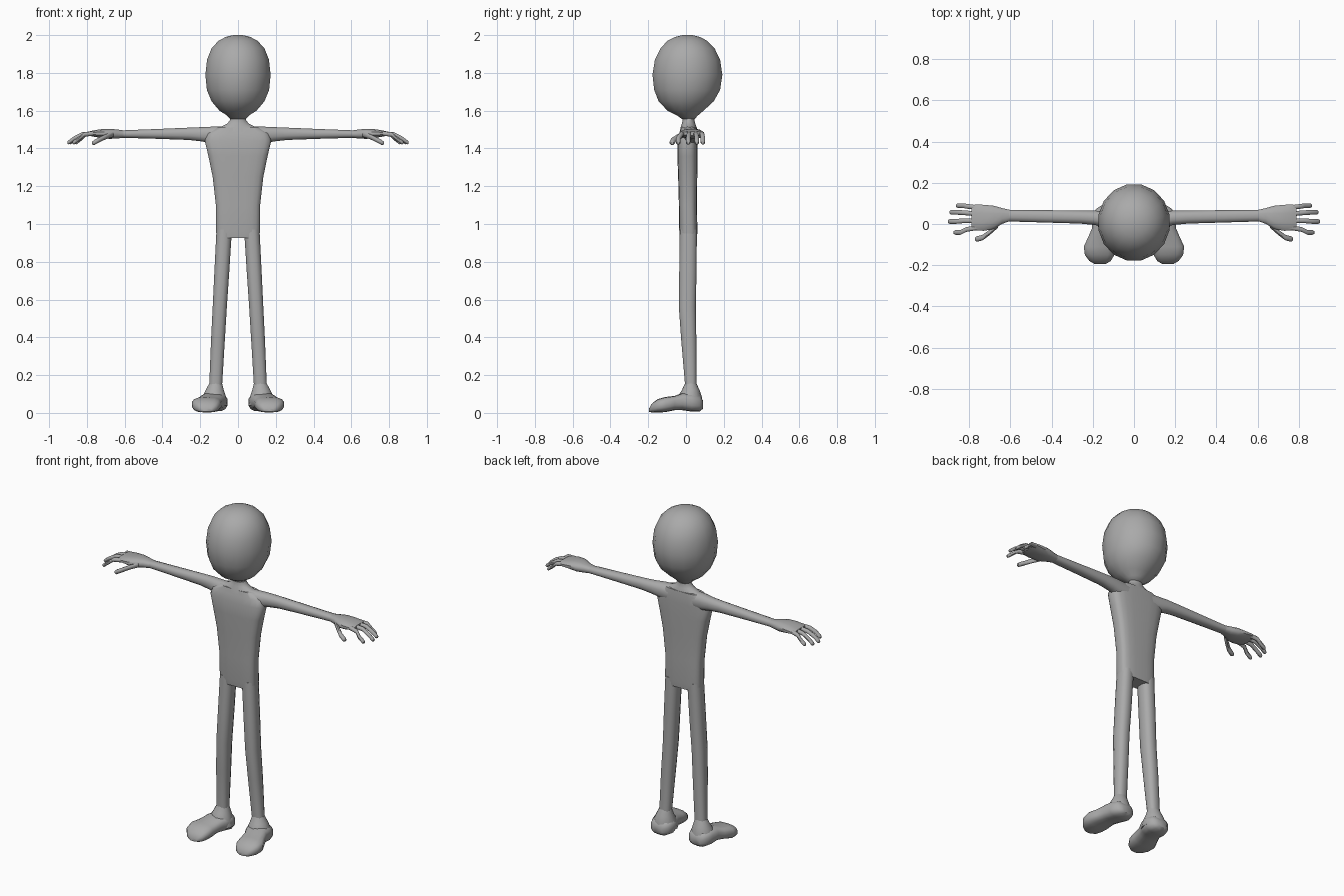
import bpy, bmesh, math

grey = bpy.data.materials.new("plain grey")
grey.diffuse_color = (0.4, 0.4, 0.4, 1)


def add_loft(bm, axis, rings, sides=16, power=2.0):
    """Skin rings of (position, lo_a, hi_a, lo_b, hi_b) along an axis."""
    loops = []
    for t, a0, a1, b0, b1 in rings:
        loop = []
        for i in range(sides):
            ang = 2 * math.pi * (i + 0.5) / sides
            c, s = math.cos(ang), math.sin(ang)
            a = (a0 + a1) / 2 + (a1 - a0) / 2 * math.copysign(abs(c) ** (2 / power), c)
            b = (b0 + b1) / 2 + (b1 - b0) / 2 * math.copysign(abs(s) ** (2 / power), s)
            co = {"x": (t, a, b), "y": (a, t, b), "z": (a, b, t)}[axis]
            loop.append(bm.verts.new(co))
        loops.append(loop)
    for l0, l1 in zip(loops, loops[1:]):
        for i in range(sides):
            j = (i + 1) % sides
            bm.faces.new((l0[i], l0[j], l1[j], l1[i]))
    bm.faces.new(loops[0])
    bm.faces.new(loops[-1])


def add_finger(bm, points, radius):
    """Finger running along x through (x, y, z) points, with a rounded tip."""
    rings = [(x, y - radius, y + radius, z - radius, z + radius) for x, y, z in points]
    x, y, z = points[-1]
    r = radius * 0.55
    rings.append((x + radius * 0.7, y - r, y + r, z - r - 0.003, z + r - 0.003))
    add_loft(bm, "x", rings, sides=8)


def finish(name, bm, mirror=False, angle=50):
    bmesh.ops.recalc_face_normals(bm, faces=bm.faces)
    mesh = bpy.data.meshes.new(name)
    bm.to_mesh(mesh)
    bm.free()
    mesh.materials.append(grey)
    ob = bpy.data.objects.new(name, mesh)
    bpy.context.collection.objects.link(ob)
    bpy.ops.object.select_all(action="DESELECT")
    ob.select_set(True)
    bpy.context.view_layer.objects.active = ob
    bpy.ops.object.shade_smooth_by_angle(angle=math.radians(angle))
    if mirror:
        ob.modifiers.new("Mirror", "MIRROR").use_clip = False


# Head: egg narrowing to the neck
bm = bmesh.new()
add_loft(bm, "z", [
    (1.555, -0.040, 0.040, -0.020, 0.045), (1.575, -0.060, 0.060, -0.050, 0.065),
    (1.60, -0.100, 0.100, -0.100, 0.095), (1.65, -0.143, 0.143, -0.148, 0.150),
    (1.71, -0.168, 0.168, -0.172, 0.184), (1.79, -0.176, 0.176, -0.181, 0.196),
    (1.87, -0.167, 0.167, -0.168, 0.184), (1.93, -0.143, 0.143, -0.138, 0.154),
    (1.97, -0.105, 0.105, -0.100, 0.114), (1.99, -0.067, 0.067, -0.060, 0.076),
    (2.00, -0.025, 0.025, -0.018, 0.034)])
finish("head", bm)

# Torso: boxy trunk with tapered waist
bm = bmesh.new()
add_loft(bm, "z", [
    (0.925, -0.113, 0.113, -0.032, 0.058), (0.96, -0.117, 0.117, -0.036, 0.061),
    (1.10, -0.118, 0.118, -0.038, 0.058), (1.25, -0.135, 0.135, -0.042, 0.060),
    (1.36, -0.158, 0.158, -0.046, 0.062), (1.44, -0.177, 0.177, -0.046, 0.062),
    (1.48, -0.165, 0.165, -0.036, 0.061), (1.51, -0.115, 0.115, -0.028, 0.058)],
    sides=20, power=3.4)
finish("torso", bm)

# Neck: flares into the shoulders
bm = bmesh.new()
add_loft(bm, "z", [
    (1.49, -0.14, 0.14, -0.034, 0.060), (1.515, -0.092, 0.092, -0.028, 0.056),
    (1.53, -0.060, 0.060, -0.023, 0.050), (1.55, -0.043, 0.043, -0.018, 0.045),
    (1.58, -0.040, 0.040, -0.018, 0.045)])
finish("neck", bm)

# Arms
bm = bmesh.new()
add_loft(bm, "x", [
    (0.06, -0.030, 0.060, 1.41, 1.517), (0.13, -0.022, 0.062, 1.42, 1.517),
    (0.19, -0.006, 0.066, 1.436, 1.514), (0.26, 0.001, 0.066, 1.444, 1.511),
    (0.42, 0.006, 0.068, 1.450, 1.504), (0.62, 0.012, 0.070, 1.456, 1.496)],
    sides=12, power=2.3)
finish("arm", bm, True)

# Hands: palm, four fingers and thumb
bm = bmesh.new()
add_loft(bm, "x", [
    (0.605, 0.012, 0.070, 1.456, 1.496), (0.64, 0.000, 0.078, 1.452, 1.501),
    (0.68, -0.026, 0.090, 1.450, 1.505), (0.73, -0.035, 0.095, 1.456, 1.502),
    (0.77, -0.032, 0.097, 1.463, 1.495), (0.79, -0.022, 0.090, 1.468, 1.490)],
    sides=12, power=2.5)
for tip_x, tip_y, base_y in ((0.855, 0.089, 0.078), (0.887, 0.057, 0.048),
                             (0.895, 0.012, 0.016), (0.867, -0.041, -0.016)):
    add_finger(bm, [(0.75, base_y, 1.481), ((0.76 + tip_x) / 2, (base_y + tip_y) / 2 + 0.002, 1.474),
                    (tip_x - 0.025, tip_y, 1.452), (tip_x, tip_y, 1.433)], 0.0125)
add_finger(bm, [(0.66, -0.005, 1.475), (0.70, -0.040, 1.462),
                (0.735, -0.066, 1.445), (0.762, -0.073, 1.431)], 0.0145)
finish("hand", bm, True)

# Legs: nearly straight, leaning outward
bm = bmesh.new()
add_loft(bm, "z", [
    (0.09, 0.084, 0.158, -0.008, 0.060), (0.15, 0.083, 0.153, -0.006, 0.056),
    (0.38, 0.069, 0.144, -0.026, 0.056), (0.56, 0.058, 0.135, -0.039, 0.053),
    (0.75, 0.045, 0.126, -0.037, 0.057), (0.97, 0.031, 0.115, -0.034, 0.059)],
    sides=12, power=2.5)
finish("leg", bm, True)

# Shoes: sole and toe loft, ankle collar on top
bm = bmesh.new()
add_loft(bm, "y", [
    (0.090, 0.095, 0.160, 0.022, 0.065), (0.072, 0.068, 0.186, 0.008, 0.093),
    (0.030, 0.054, 0.202, 0.007, 0.105), (-0.020, 0.066, 0.205, 0.014, 0.105),
    (-0.060, 0.084, 0.222, 0.014, 0.090), (-0.110, 0.088, 0.245, 0.004, 0.084),
    (-0.150, 0.094, 0.240, 0.002, 0.073), (-0.180, 0.112, 0.217, 0.002, 0.050),
    (-0.195, 0.138, 0.190, 0.006, 0.024)], sides=14, power=2.8)
add_loft(bm, "z", [
    (0.04, 0.054, 0.200, -0.050, 0.088), (0.085, 0.062, 0.190, -0.045, 0.084),
    (0.12, 0.074, 0.172, -0.022, 0.072), (0.155, 0.083, 0.154, -0.006, 0.056)], sides=14)
finish("shoe", bm, True)
